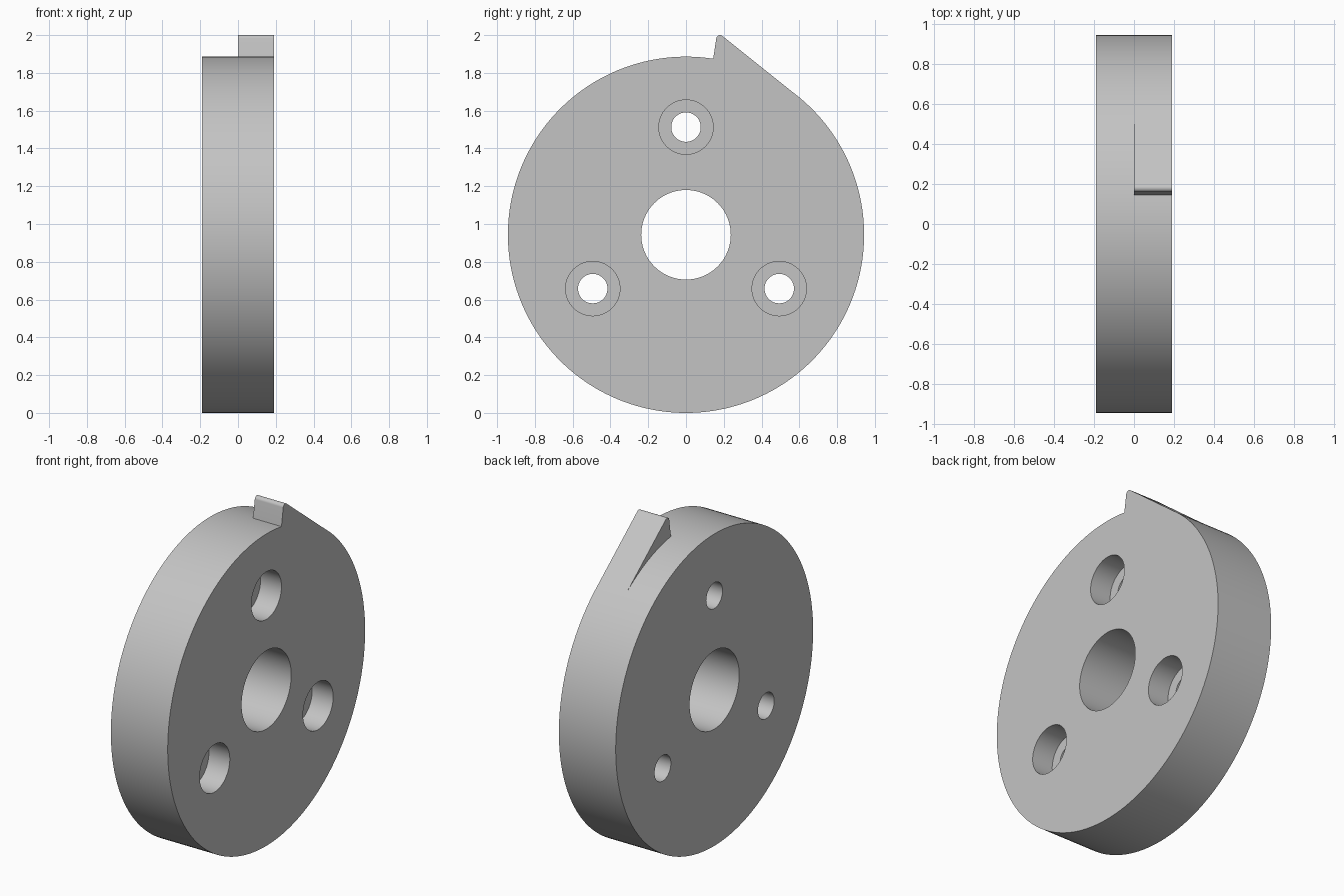
import bpy
import bmesh
from math import sin, cos, pi, acos, atan2, hypot

cube = bpy.data.objects.get("Cube")
if cube:
    bpy.data.objects.remove(cube, do_unlink=True)

R = 0.943           # disc radius, also the height of its axis
HALF = 0.19         # half thickness
AXIS = (0, R)

steel = bpy.data.materials.new("plain grey")
steel.use_nodes = True
grey = (0.55, 0.55, 0.55, 1)
steel.diffuse_color = grey
steel.node_tree.nodes["Principled BSDF"].inputs["Base Color"].default_value = grey


def polar(centre, radius, angle):
    """Point in the y-z plane, angle measured from straight up towards +y."""
    return centre[0] + radius * sin(angle), centre[1] + radius * cos(angle)


def circle(centre, radius, sides):
    return [polar(centre, radius, 2 * pi * i / sides) for i in range(sides)]


def prism(name, outline, x0, x1):
    """Extrude a y-z outline along x."""
    bm = bmesh.new()
    face = bm.faces.new([bm.verts.new((x0, y, z)) for y, z in outline])
    ext = bmesh.ops.extrude_face_region(bm, geom=[face])
    verts = [v for v in ext["geom"] if isinstance(v, bmesh.types.BMVert)]
    bmesh.ops.translate(bm, verts=verts, vec=(x1 - x0, 0, 0))
    bmesh.ops.recalc_face_normals(bm, faces=bm.faces)
    mesh = bpy.data.meshes.new(name)
    bm.to_mesh(mesh)
    bm.free()
    mesh.materials.append(steel)
    obj = bpy.data.objects.new(name, mesh)
    bpy.context.collection.objects.link(obj)
    return obj


def combine(target, tool, operation):
    """Apply a boolean and discard the tool."""
    mod = target.modifiers.new(operation, 'BOOLEAN')
    mod.operation, mod.object, mod.solver = operation, tool, 'EXACT'
    bpy.context.view_layer.objects.active = target
    bpy.ops.object.modifier_apply(modifier=mod.name)
    bpy.data.objects.remove(tool, do_unlink=True)


# Round disc
disc = prism("cam_disc", circle(AXIS, R, 160), -HALF, HALF)

# Tooth: steep flank, rounded tip, long ramp meeting the rim at a tangent
tip, tip_r = (0.18, 1.98), 0.02
reach = hypot(tip[0], tip[1] - R)
ramp = atan2(tip[0], tip[1] - R) + acos((R - tip_r) / reach)
flank = -pi / 2 + 0.14
tooth_outline = [polar(tip, tip_r, flank + (ramp - flank) * i / 12) for i in range(13)]
tooth_outline += [polar(AXIS, R * 0.9995, ramp), polar(AXIS, R * 0.85, ramp),
                  (0.13, 1.78)]
tooth = prism("tooth", tooth_outline, 0, HALF)
combine(disc, tooth, 'UNION')

# Shaft bore
combine(disc, prism("bore", circle(AXIS, 0.237, 96), -0.3, 0.3), 'DIFFERENCE')

# Three counterbored screw holes
for i in range(3):
    centre = polar(AXIS, 0.57, i * 2 * pi / 3)
    combine(disc, prism("screw_hole", circle(centre, 0.078, 48), -0.3, 0.3), 'DIFFERENCE')
    combine(disc, prism("counterbore", circle(centre, 0.144, 64), HALF - 0.14, 0.3), 'DIFFERENCE')

# Smooth curved walls, crisp rims
bpy.ops.object.select_all(action='DESELECT')
disc.select_set(True)
bpy.context.view_layer.objects.active = disc
bpy.ops.object.shade_smooth_by_angle(angle=pi / 6)
